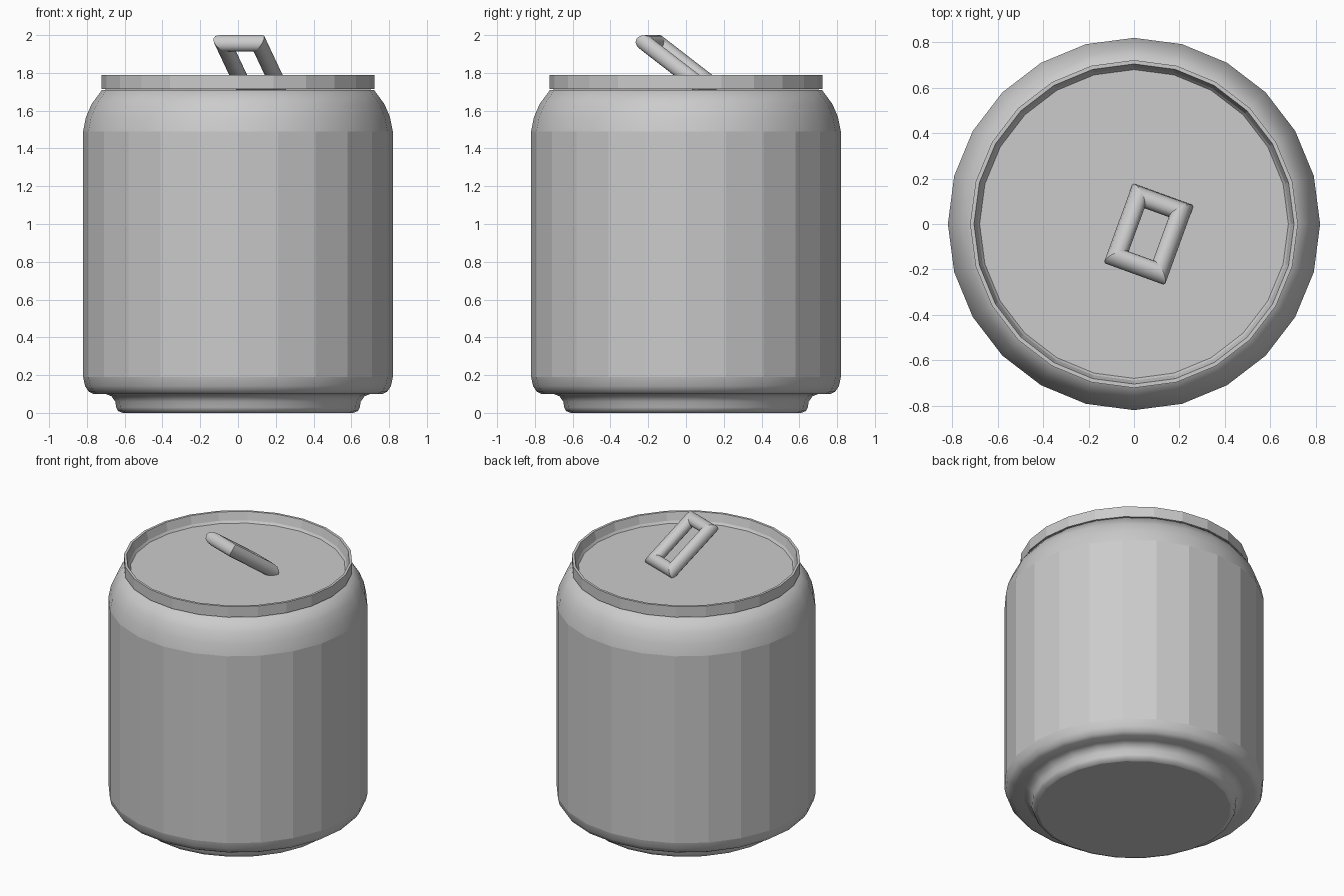
import bpy, bmesh, math
from mathutils import Vector, Matrix

if "Cube" in bpy.data.objects:
    bpy.data.objects.remove(bpy.data.objects["Cube"])

SIDES = 24

metal = bpy.data.materials.new("grey metal")
metal.diffuse_color = (0.6, 0.6, 0.6, 1)
metal.use_nodes = True
metal.node_tree.nodes["Principled BSDF"].inputs["Base Color"].default_value = metal.diffuse_color


def finish(name, bm):
    bmesh.ops.recalc_face_normals(bm, faces=bm.faces)
    mesh = bpy.data.meshes.new(name)
    bm.to_mesh(mesh)
    bm.free()
    mesh.materials.append(metal)
    obj = bpy.data.objects.new(name, mesh)
    bpy.context.collection.objects.link(obj)
    return obj


def lathe(name, profile, flat_bands):
    """Spin a (radius, z) profile; listed bands stay faceted, ends are capped."""
    bm = bmesh.new()
    rings = [[bm.verts.new((r * math.cos(math.tau * i / SIDES),
                            r * math.sin(math.tau * i / SIDES), z))
              for i in range(SIDES)] for r, z in profile]
    for b, (lo, hi) in enumerate(zip(rings, rings[1:])):
        for i in range(SIDES):
            j = (i + 1) % SIDES
            face = bm.faces.new((lo[i], lo[j], hi[j], hi[i]))
            face.smooth = b not in flat_bands
    bm.faces.new(rings[0])
    bm.faces.new(rings[-1])
    # Hard edges around the caps and at the tight rim corners
    for e in bm.edges:
        if len(e.link_faces) == 2 and e.calc_face_angle(0) > math.radians(50):
            e.smooth = False
    return finish(name, bm)


# Can body: foot, rounded base, straight wall, tapered shoulder
lathe("can_body", [
    (0.61, 0.0), (0.635, 0.01), (0.645, 0.03), (0.65, 0.06), (0.67, 0.088),
    (0.70, 0.10), (0.765, 0.10), (0.79, 0.113), (0.81, 0.143), (0.82, 0.19),
    (0.82, 1.49), (0.805, 1.565), (0.775, 1.635), (0.72, 1.71),
    (0.68, 1.712)], {9})

# Raised rim with the recessed lid inside it
lathe("rim_and_lid", [
    (0.69, 1.714), (0.722, 1.716), (0.722, 1.79), (0.705, 1.79),
    (0.69, 1.735), (0.68, 1.72)], {0, 1, 2, 3})

# Pull tab: mitred rectangular loop of round bar, tilted up towards the front
HALF_W, HALF_L, RADIUS, STEPS = 0.10, 0.178, 0.043, 12
bm = bmesh.new()
loops = []
for sx, sy in ((1, 1), (-1, 1), (-1, -1), (1, -1)):
    ring = []
    for k in range(STEPS):
        a = math.tau * k / STEPS
        out = RADIUS * math.cos(a)
        ring.append(bm.verts.new((sx * (HALF_W + out), sy * (HALF_L + out),
                                  RADIUS * math.sin(a))))
    loops.append(ring)
for c in range(4):
    a, b = loops[c], loops[(c + 1) % 4]
    for k in range(STEPS):
        m = (k + 1) % STEPS
        bm.faces.new((a[k], a[m], b[m], b[k])).smooth = True
    for k in range(STEPS):
        bm.edges.get((a[k], a[(k + 1) % STEPS])).smooth = False
tab = finish("pull_tab", bm)
tab.matrix_world = (Matrix.Translation(Vector((0.065, -0.045, 1.852)))
                    @ Matrix.Rotation(math.radians(-20), 4, 'Z')
                    @ Matrix.Rotation(math.radians(-36), 4, 'X'))
